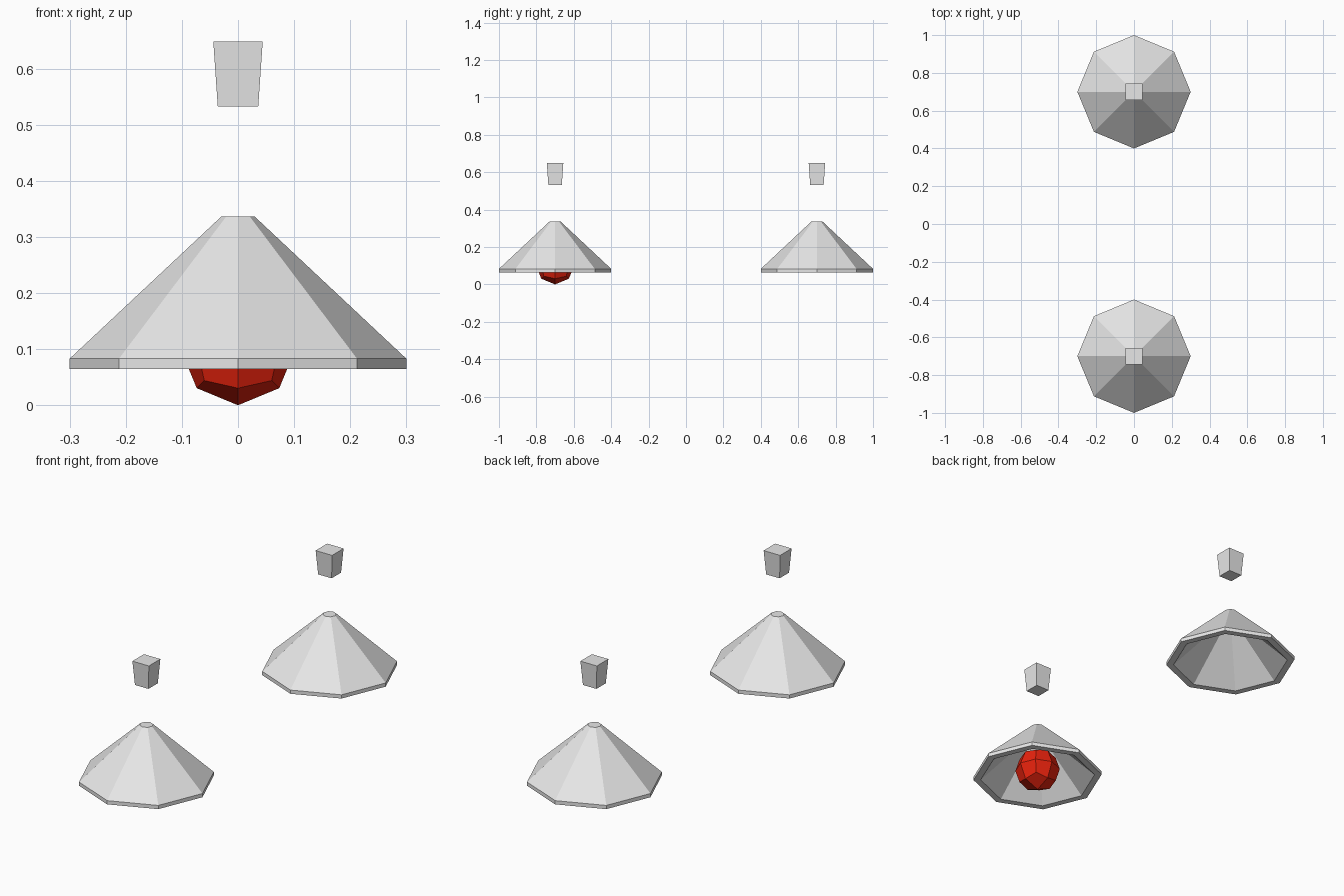
import bpy, bmesh, math
from mathutils import Vector, Matrix

if "Cube" in bpy.data.objects:
    bpy.data.objects.remove(bpy.data.objects["Cube"], do_unlink=True)


def make_material(name, colour):
    mat = bpy.data.materials.new(name)
    mat.use_nodes = True
    mat.diffuse_color = colour
    mat.node_tree.nodes["Principled BSDF"].inputs["Base Color"].default_value = colour
    return mat


def make_object(name, bm, mat, location):
    bmesh.ops.recalc_face_normals(bm, faces=bm.faces)
    mesh = bpy.data.meshes.new(name)
    bm.to_mesh(mesh)
    bm.free()
    mesh.materials.append(mat)
    obj = bpy.data.objects.new(name, mesh)
    obj.location = location
    bpy.context.collection.objects.link(obj)
    return obj


light_grey = make_material("light_grey", (0.8, 0.8, 0.8, 1))
red = make_material("red", (0.8, 0.016, 0.004, 1))


def lamp_shade(name, y):
    # Hollow eight-sided cone: outer wall, rim, then inner wall
    profile = [(0, 0.336), (0.03, 0.336), (0.3, 0.083), (0.3, 0.065),
               (0.267, 0.065), (0.02, 0.3), (0, 0.3)]
    bm = bmesh.new()
    verts = [bm.verts.new((r, 0, z)) for r, z in profile]
    edges = [bm.edges.new(pair) for pair in zip(verts, verts[1:])]
    bmesh.ops.spin(bm, geom=verts + edges, cent=(0, 0, 0), axis=(0, 0, 1),
                   angle=math.tau, steps=8)
    bmesh.ops.remove_doubles(bm, verts=bm.verts, dist=0.0005)
    # Merge the flat caps into single octagons
    for axis_vert in [v for v in bm.verts if v.co.xy.length < 0.001]:
        bmesh.ops.dissolve_verts(bm, verts=[axis_vert])
    return make_object(name, bm, light_grey, (0, y, 0))


def ceiling_mount(name, y):
    # Tapered block, narrower at the bottom
    bm = bmesh.new()
    bmesh.ops.create_cube(bm, size=1)
    for v in bm.verts:
        half = 0.044 if v.co.z > 0 else 0.036
        v.co = Vector((v.co.x * 2 * half, v.co.y * 2 * half, v.co.z * 0.116))
    return make_object(name, bm, light_grey, (0, y, 0.59))


def bulb(name, y, radius=0.104):
    # Cube divided once and rounded to a ball
    bm = bmesh.new()
    bmesh.ops.create_cube(bm, size=2)
    bmesh.ops.subdivide_edges(bm, edges=bm.edges, cuts=1, use_grid_fill=True)
    for v in bm.verts:
        v.co = v.co.normalized() * radius
    return make_object(name, bm, red, (0, y, radius))


for label, y in (("front", -0.7), ("back", 0.7)):
    lamp_shade(label + "_lamp_shade", y)
    ceiling_mount(label + "_ceiling_mount", y)
bulb("front_bulb", -0.7)
